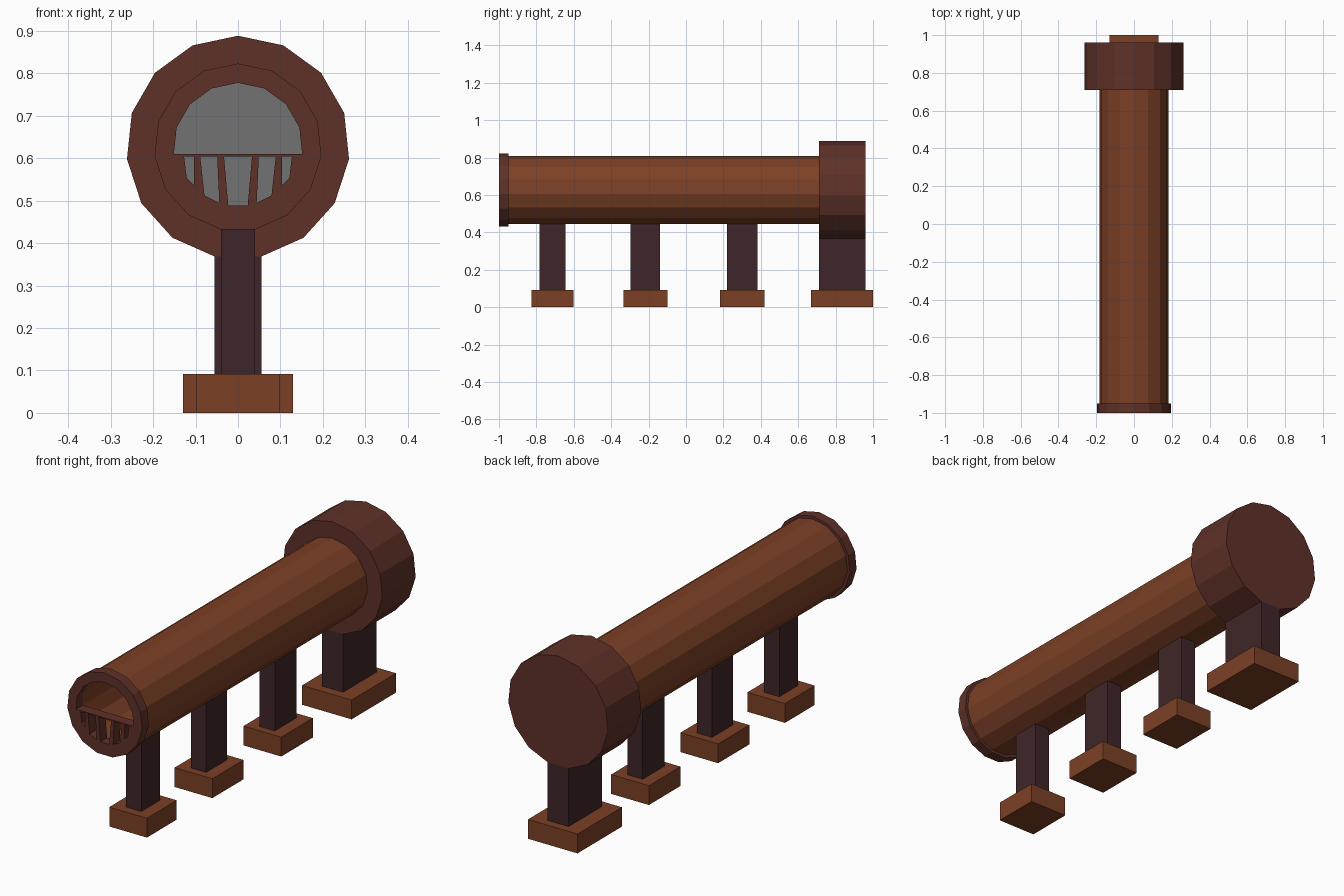
import bpy, bmesh, math

if "Cube" in bpy.data.objects:
    bpy.data.objects.remove(bpy.data.objects["Cube"])

N = 15            # sides of every round part
CZ = 0.6255       # height of the pipe axis


def material(name, rgb):
    lin = [((c / 255 + 0.055) / 1.055) ** 2.4 for c in rgb]
    m = bpy.data.materials.new(name)
    m.diffuse_color = (*lin, 1)
    m.use_nodes = True
    m.node_tree.nodes["Principled BSDF"].inputs["Base Color"].default_value = m.diffuse_color
    return m


BROWN = material("warm brown", (124, 64, 38))
RED = material("dark red brown", (95, 49, 40))
DARK = material("dark plum brown", (63, 37, 40))
GREY = material("grey", (114, 114, 114))


def finish(name, bm, *mats):
    bmesh.ops.recalc_face_normals(bm, faces=bm.faces)
    me = bpy.data.meshes.new(name)
    bm.to_mesh(me)
    bm.free()
    for m in mats:
        me.materials.append(m)
    ob = bpy.data.objects.new(name, me)
    bpy.context.collection.objects.link(ob)
    return ob


def arc(r, first=0, count=N):
    """Points (x, z) on the 15-gon with a vertex at the top."""
    step = math.tau / N
    return [(r * math.sin(i * step), CZ + r * math.cos(i * step))
            for i in range(first, first + count)]


def lathe(name, rings, *mats):
    """Loft 15-sided rings (radius, y); the last cap takes the last material."""
    bm = bmesh.new()
    loops = [[bm.verts.new((x, y, z)) for x, z in arc(r)] for r, y in rings]
    for a, b in zip(loops, loops[1:]):
        for i in range(N):
            j = (i + 1) % N
            bm.faces.new((a[i], a[j], b[j], b[i]))
    bm.faces.new(loops[0])
    bm.faces.new(loops[-1]).material_index = len(mats) - 1
    return finish(name, bm, *mats)


def box(name, hx, y0, y1, z0, z1, mat):
    bm = bmesh.new()
    bmesh.ops.create_cube(bm, size=1)
    for v in bm.verts:
        v.co = (v.co.x * 2 * hx, (y0 + y1) / 2 + v.co.y * (y1 - y0),
                (z0 + z1) / 2 + v.co.z * (z1 - z0))
    return finish(name, bm, mat)


# hollow pipe with a grey plate at the far end of the bore
lathe("pipe", [(0.184, 0.715), (0.184, -0.955), (0.152, -0.955), (0.152, 0.70)], BROWN, GREY)

# thick rear cap
lathe("rear_cap", [(0.263, 0.71), (0.263, 0.96)], RED)

# front rim with half-round opening above a slotted grate
slots = [[(0.049, 0.604), (0.089, 0.604), (0.079, 0.512), (0.044, 0.495)],
         [(0.104, 0.604), (0.127, 0.604), (0.121, 0.554), (0.104, 0.536)]]
outlines = [arc(0.1975), arc(0.152, -4, 9),
            [(-0.033, 0.604), (0.033, 0.604), (0.023, 0.489), (-0.023, 0.489)]]
for s in slots:
    outlines += [s, [(-x, z) for x, z in s]]
cu = bpy.data.curves.new("rim_outline", "CURVE")
cu.dimensions = "2D"
cu.fill_mode = "BOTH"
cu.extrude = 0.025
for pts in outlines:
    sp = cu.splines.new("POLY")
    sp.points.add(len(pts) - 1)
    for p, (x, z) in zip(sp.points, pts):
        p.co = (x, z, 0, 1)
    sp.use_cyclic_u = True
tmp = bpy.data.objects.new("rim_outline", cu)
bpy.context.collection.objects.link(tmp)
bpy.context.view_layer.update()
me = bpy.data.meshes.new_from_object(tmp.evaluated_get(bpy.context.evaluated_depsgraph_get()))
bpy.data.objects.remove(tmp)
bm = bmesh.new()
bm.from_mesh(me)
bmesh.ops.remove_doubles(bm, verts=bm.verts, dist=1e-4)
for v in bm.verts:
    v.co = (v.co.x, -0.975 - v.co.z, v.co.y)
for f in bm.faces:
    f.smooth = False
    f.material_index = 0
finish("front_rim_grate", bm, RED)

# supports: post and foot (post half width, post y range, foot half width, foot y range, post top)
supports = [(0.04, -0.783, -0.644, 0.099, -0.825, -0.602, 0.448),
            (0.04, -0.297, -0.138, 0.099, -0.334, -0.10, 0.448),
            (0.04, 0.219, 0.382, 0.099, 0.183, 0.42, 0.448),
            (0.055, 0.71, 0.96, 0.13, 0.667, 1.0, 0.37)]
for i, (pw, p0, p1, fw, f0, f1, top) in enumerate(supports, 1):
    box(f"post_{i}", pw, p0, p1, 0.09, top, DARK)
    box(f"foot_{i}", fw, f0, f1, 0, 0.092, BROWN)
